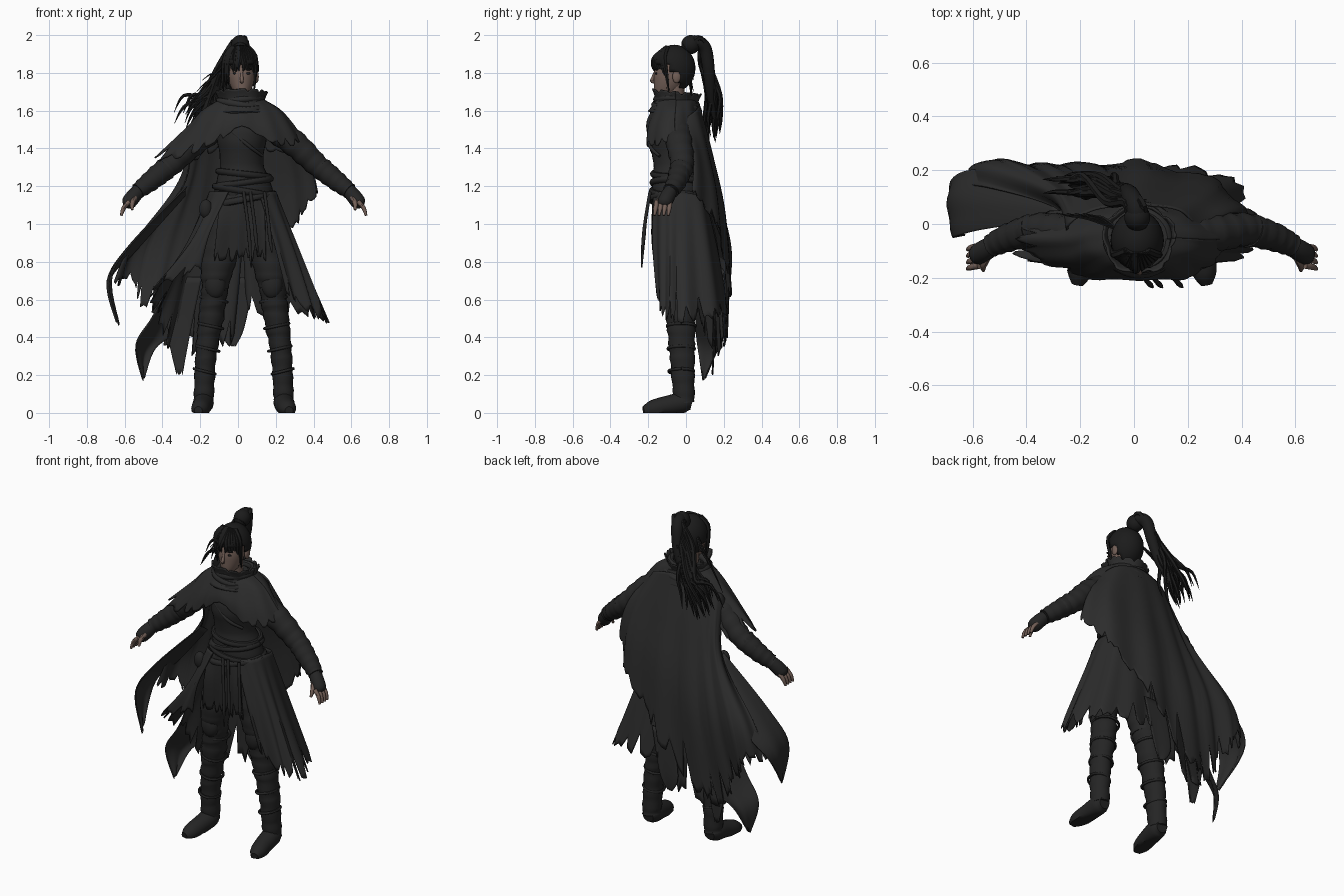
import bpy, math, random
from mathutils import Vector

random.seed(7)
if "Cube" in bpy.data.objects:
    bpy.data.objects.remove(bpy.data.objects["Cube"])


def material(name, r, g, b):
    m = bpy.data.materials.new(name)
    m.use_nodes = True
    m.diffuse_color = (r, g, b, 1)
    m.node_tree.nodes["Principled BSDF"].inputs["Base Color"].default_value = (r, g, b, 1)
    return m


CLOAK = material("charcoal cloak", .025, .025, .025)
TUNIC = material("dark tunic cloth", .021, .021, .021)
LEATHER = material("black leather", .018, .018, .018)
HAIR = material("black hair", .011, .011, .011)
SKIN = material("shaded skin", .17, .115, .095)
MID = .03          # the body's centre line
made = []


def build(name, verts, faces, mat, thickness=0):
    me = bpy.data.meshes.new(name)
    me.from_pydata([tuple(v) for v in verts], [], faces)
    me.materials.append(mat)
    ob = bpy.data.objects.new(name, me)
    bpy.context.collection.objects.link(ob)
    if thickness:
        mod = ob.modifiers.new("thickness", "SOLIDIFY")
        mod.thickness, mod.offset = thickness, 0
    made.append(ob)
    return ob


def spline(points, steps):
    """Smooth curve through points of any dimension."""
    P = [Vector(p) for p in points]
    out, last = [], len(P) - 1
    for i in range(steps + 1):
        t = i / steps * last
        k = min(int(t), last - 1)
        f = t - k
        a, b, c, d = P[max(k - 1, 0)], P[k], P[k + 1], P[min(k + 2, last)]
        out.append((b * 2 + (c - a) * f + (a * 2 - b * 5 + c * 4 - d) * f ** 2
                    + (b * 3 - a - c * 3 + d) * f ** 3) * .5)
    return out


def skin_rings(name, rings, mat):
    """Join equal rings of points into a capped body."""
    n = len(rings[0])
    faces = [(r * n + i, r * n + (i + 1) % n, r * n + n + (i + 1) % n, r * n + n + i)
             for r in range(len(rings) - 1) for i in range(n)]
    faces += [tuple(reversed(range(n))), tuple(range((len(rings) - 1) * n, len(rings) * n))]
    return build(name, [v for r in rings for v in r], faces, mat)


def loft(name, rings, mat, steps=24, sides=24, ridge=0):
    """Stack level ellipses given as x, y, z, half width, half depth."""
    out = []
    for j, (x, y, z, rx, ry) in enumerate(spline(rings, steps)):
        k = 1 + ridge * math.sin(j * 1.9)
        turn = [math.tau * i / sides for i in range(sides)]
        out.append([Vector((x + rx * k * math.cos(a), y + ry * k * math.sin(a),
                            z + ridge * .15 * math.sin(a + j))) for a in turn])
    return skin_rings(name, out, mat)


def tube(name, points, mat, steps=16, sides=10, ridge=0, floor=False):
    """Round sweep along points given as x, y, z, radius."""
    path = spline(points, steps)
    pos = [Vector(p[:3]) for p in path]
    normal, rings = Vector((.31, .87, .38)), []
    for j, p in enumerate(pos):
        t = (pos[min(j + 1, steps)] - pos[max(j - 1, 0)]).normalized()
        normal = (normal - t * normal.dot(t)).normalized()
        side, r = t.cross(normal), max(path[j][3], .001) * (1 + ridge * math.sin(j * 1.9))
        ring = [p + (normal * math.cos(math.tau * i / sides)
                     + side * math.sin(math.tau * i / sides)) * r for i in range(sides)]
        if floor:
            ring = [Vector((v.x, v.y, max(v.z, 0))) for v in ring]
        rings.append(ring)
    return skin_rings(name, rings, mat)


def band(name, x, y, z, rx, ry, r, tilt, mat):
    """Rolled cloth wound around the body."""
    turn = [math.tau * i / 16 for i in range(17)]
    return tube(name, [(x + rx * math.cos(a), y + ry * math.sin(a), z + tilt * math.cos(a), r)
                       for a in turn], mat, 32, 8)


def sheet(name, columns, mat, nu=48, nv=18, tear=.15, fold=.01, waves=6):
    """Draped cloth over hanging columns, with folds and a torn hem."""
    cols = [spline(c, nv) for c in columns]
    rows = [spline([c[j] for c in cols], nu) for j in range(nv + 1)]
    verts = []
    for i in range(nu + 1):
        cut = tear * (random.uniform(.4, 1) if i % 4 == 2 else random.uniform(0, .4))
        for j in range(nv + 1):
            t = j * (1 - cut)
            k = min(int(t), nv - 1)
            p = rows[k][i].lerp(rows[k + 1][i], t - k)
            out = Vector((p.x - MID, p.y + .05, 0)).normalized()
            verts.append(p + out * fold * j / nv * math.sin(waves * math.tau * i / nu))
    n = nv + 1
    faces = [(i * n + j, i * n + j + 1, i * n + n + j + 1, i * n + n + j)
             for i in range(nu) for j in range(nv)]
    return build(name, verts, faces, mat, .007)


def ball(name, centre, size, mat, keep=None):
    """Ellipsoid, optionally trimmed by a rule on its face centres."""
    bpy.ops.mesh.primitive_uv_sphere_add(segments=28, ring_count=18)
    src = bpy.context.object
    verts = [Vector(centre) + Vector([a * b for a, b in zip(v.co, size)]) for v in src.data.vertices]
    faces = [tuple(p.vertices) for p in src.data.polygons]
    bpy.data.objects.remove(src)
    if keep:
        faces = [f for f in faces if keep(sum((verts[i] for i in f), Vector()) / len(f))]
    return build(name, verts, faces, mat, .008 if keep else 0)


# Torso and layered sash
loft("torso", [(.03, -.04, 1.06, .165, .115), (.03, -.05, 1.2, .15, .13), (.02, -.06, 1.32, .115, .112),
               (.02, -.07, 1.45, .132, .128), (.02, -.06, 1.54, .155, .115), (.02, -.05, 1.61, .13, .09),
               (.02, -.05, 1.66, .07, .07)], TUNIC, 30, 32, .012)
for i in range(4):
    band("sash_wrap", MID, -.05, 1.13 + i * .045, .16 - i * .009, .132 - i * .003, .018,
         (.03, -.025, .02, -.015)[i], LEATHER if i % 2 else TUNIC)
tube("chest_wrap_edge", [(.13, -.14, 1.36, .008), (.05, -.192, 1.42, .01), (-.08, -.165, 1.53, .008)], TUNIC)
ball("hip_pouch", (-.17, -.13, 1.08), (.035, .03, .05), LEATHER)

# Limbs, mirrored about the centre line
for s, side in ((1, "left"), (-1, "right")):
    def at(x, *rest):
        return (MID + s * x,) + rest
    loft(side + "_trouser_leg", [at(.08, -.04, 1.12, .1, .11), at(.11, -.05, .92, .1, .11),
                                 at(.14, -.06, .76, .088, .09), at(.15, -.05, .66, .068, .075)],
         TUNIC, 18, 20, .03)
    loft(side + "_wrapped_shin", [at(.148, -.05, .7, .07, .078), at(.17, -.03, .52, .068, .078),
                                  at(.2, -.02, .3, .056, .066), at(.212, -.01, .06, .053, .055)],
         LEATHER, 30, 20, .05)
    ball(side + "_knee_pad", at(.15, -.1, .68), (.055, .04, .075), LEATHER)
    for z in (.22, .34, .46, .6):
        band(side + "_shin_strap", MID + s * (.235 - z * .13), -.025, z, .048 + z * .036, .058 + z * .036,
             .008, .014 * s, LEATHER)
    tube(side + "_boot", [at(.21, .03, .05, .035), at(.212, -.01, .055, .054), at(.22, -.1, .038, .052),
                          at(.232, -.18, .02, .046), at(.24, -.225, .012, .022)], LEATHER, 18, 16, 0, True)
    tube(side + "_sleeve", [at(.13, -.045, 1.525, .07), at(.27, -.035, 1.425, .07), at(.39, -.02, 1.31, .06),
                            at(.485, -.045, 1.235, .05), at(.565, -.08, 1.17, .036)], TUNIC, 30, 16, .05)
    tube(side + "_bracer", [at(.41, -.025, 1.295, .06), at(.495, -.05, 1.225, .053),
                            at(.56, -.08, 1.175, .042)], LEATHER, 14, 14, .05)
    tube(side + "_glove", [at(.55, -.075, 1.185, .034), at(.58, -.095, 1.15, .04),
                           at(.612, -.115, 1.11, .038), at(.625, -.12, 1.095, .02)], LEATHER, 10, 12)
    for i in range(4):
        y = -.155 + i * .024
        tube(side + "_finger", [at(.605, y, 1.12, .012), at(.635, y - .005, 1.085, .012),
                                at(.648, y - .012, 1.045, .007)], SKIN, 6, 8)
    tube(side + "_thumb", [at(.575, -.125, 1.14, .014), at(.59, -.155, 1.11, .013),
                           at(.59, -.172, 1.075, .007)], SKIN, 6, 8)
    ball(side + "_ear", at(.098 if s < 0 else .068, -.05, 1.78), (.012, .022, .034), SKIN)

# Skirt panels, open at the front
sheet("left_skirt", [
    [(.11, -.17, 1.17), (.19, -.175, .9), (.26, -.15, .62)], [(.18, -.12, 1.17), (.3, -.12, .85), (.41, -.12, .5)],
    [(.2, -.03, 1.17), (.32, -.03, .85), (.48, -.03, .47)], [(.17, .08, 1.15), (.25, .13, .85), (.35, .18, .5)],
    [(.02, .1, 1.15), (.03, .17, .85), (.05, .22, .5)]], CLOAK, tear=.28, fold=.012)
sheet("right_skirt", [
    [(-.05, -.17, 1.17), (-.15, -.18, .95), (-.2, -.16, .75)], [(-.12, -.12, 1.17), (-.25, -.13, .9), (-.46, -.11, .64)],
    [(-.15, 0, 1.17), (-.28, .02, .85), (-.44, .05, .5)], [(-.12, .08, 1.15), (-.22, .14, .85), (-.32, .16, .3)],
    [(.03, .1, 1.15), (.02, .17, .85), (-.03, .2, .34)]], CLOAK, tear=.28, fold=.012)
sheet("front_flap", [[(x, -.175 + abs(x - .03) * .3, 1.16), (x * 1.1 - .01, -.175, 1), (x * 1.2 - .02, -.16, .8)]
                     for x in (-.09, -.03, .03, .09, .14)], TUNIC, 24, 12, .3, .006, 3)
for x, low in ((.05, .77), (.085, .85), (.16, .85)):
    tube("hanging_strap", [(x - .02, -.19, 1.17, .009), (x, -.215, 1.02, .009),
                           (x + .01, -.225, .92, .01), (x + .02, -.235, low, .004)], LEATHER)

# Windblown cloak and its long tails
sheet("cloak", [
    [(.24, -.03, 1.54), (.33, .03, 1.42), (.39, .04, 1.3), (.42, .03, 1.17)],
    [(.17, .05, 1.6), (.25, .1, 1.4), (.29, .14, 1.2), (.3, .16, .98)],
    [(.02, .07, 1.63), (.03, .14, 1.35), (.03, .2, 1.05), (0, .23, .62)],
    [(-.12, .06, 1.6), (-.15, .14, 1.3), (-.23, .22, .85), (-.32, .2, .32)],
    [(-.2, .03, 1.57), (-.25, .13, 1.25), (-.38, .22, .87), (-.47, .18, .46)],
    [(-.24, 0, 1.55), (-.3, .12, 1.25), (-.51, .23, .9), (-.56, .23, .66)],
    [(-.25, -.03, 1.5), (-.29, .06, 1.2), (-.56, .14, .9), (-.67, .14, .66)]],
    CLOAK, 72, 28, .2, .012, 7)
sheet("outer_tail", [
    [(-.27, .02, 1.2), (-.56, -.02, .9), (-.67, -.05, .71), (-.625, -.04, .46)],
    [(-.28, .06, 1.18), (-.57, .08, .89), (-.69, .06, .7), (-.635, -.03, .47)],
    [(-.28, .1, 1.15), (-.54, .2, .86), (-.68, .16, .7), (-.65, .0, .5)]], CLOAK, 20, 18, .06, .004, 2)
sheet("lower_tail", [
    [(-.28, .06, .87), (-.44, .05, .53), (-.54, .06, .36), (-.5, .09, .17)],
    [(-.27, .16, .8), (-.41, .16, .47), (-.5, .14, .32), (-.5, .1, .18)],
    [(-.2, .2, .75), (-.32, .2, .45), (-.44, .17, .34), (-.5, .1, .18)]], CLOAK, 16, 18, .05, .004, 2)
for x, y, low in ((-.31, .14, .2), (-.03, .2, .35)):
    sheet("torn_strip", [[(x + w + .05, y, .72), (x + w * .9, y + .01, .45), (x + w * .2, y, low)]
                         for w in (-.07, 0, .07)], CLOAK, 8, 10, .1, .003, 1)

# Shoulder mantle and tall collar, swept around the neck
mantle, collar = [], []
for i in range(25):
    a = math.tau * i / 24
    c, s = math.cos(a), math.sin(a)
    wide = max(0, -c) ** 3                  # longer over the right arm
    drop = .07 * abs(math.sin(a * 2)) + max(0, s) * .06
    mantle.append([(.02 + .1 * c, -.05 + .1 * s, 1.665),
                   (.02 + .2 * c, -.055 + .115 * s, 1.615 - .01 * abs(c)),
                   (.02 + (.265 + .02 * wide) * c, -.06 + (.137 + .03 * abs(c)) * s,
                    1.555 - .02 * abs(c) - .02 * wide - drop * .5),
                   (.02 + (.315 + .15 * wide) * c, -.055 + (.147 + .045 * abs(c)) * s,
                    1.515 - .05 * abs(c) - .12 * wide - drop)])
    collar.append([(.02 + r * c, -.055 + (r - .005) * s, z - .015 * s)
                   for r, z in ((.15, 1.58), (.115, 1.63), (.12, 1.67), (.135, 1.705))])
sheet("shoulder_mantle", mantle, CLOAK, 96, 18, .2, .006, 11)
sheet("collar", collar, CLOAK, 48, 10, .22, .007, 5)
for i in range(3):
    band("scarf_roll", .02, -.055, 1.6 + i * .03, .13 - i * .013, .12 - i * .01, .02,
         (.015, -.02, .01)[i], CLOAK)

# Head with face
loft("neck", [(.02, -.05, 1.58, .05, .05), (.015, -.06, 1.66, .05, .05), (.015, -.06, 1.74, .05, .055)], SKIN, 6, 16)
loft("face", [(.02, -.12, 1.675, .022, .035), (.02, -.105, 1.7, .045, .062), (.018, -.09, 1.75, .066, .08),
              (.015, -.085, 1.8, .074, .085), (.013, -.075, 1.86, .07, .08)], SKIN, 16, 24)
tube("nose", [(.02, -.165, 1.805, .006), (.02, -.175, 1.775, .009), (.02, -.18, 1.757, .011),
              (.02, -.165, 1.748, .005)], SKIN, 8, 8)
for x in (-.012, .052):
    ball("eye", (x, -.158, 1.797), (.014, .006, .006), HAIR)
    ball("eyebrow", (x, -.155, 1.818), (.02, .008, .005), HAIR)
ball("mouth", (.02, -.161, 1.724), (.018, .004, .004), LEATHER)

# Hair cap, fringe and side locks
ball("hair_cap", (.012, -.062, 1.825), (.095, .108, .12), HAIR,
     lambda p: p.z > 1.845 or (p.y > -.085 and p.z > 1.8) or p.y > -.035)
for i in range(13):
    x = -.07 + i * .0135
    edge = abs(i - 6) / 6
    tube("fringe_lock", [(.012 + (x - .012) * .5, -.1, 1.935, .014),
                         (x, -.165 + edge * .05, 1.88, .014),
                         (x + random.uniform(-.01, .01), -.175 + edge * .075, 1.84 - edge * .07, .01),
                         (x - .006, -.17 + edge * .08, 1.81 - edge * .11, .002)], HAIR, 10, 6)

# High ponytail blown to one side
ball("hair_knot", (.012, .025, 1.95), (.048, .05, .05), HAIR)
tube("ponytail", [(.012, .0, 1.93, .04), (.01, .05, 1.962, .038), (-.01, .1, 1.93, .035),
                  (-.03, .12, 1.82, .032), (-.07, .13, 1.7, .026), (-.13, .15, 1.56, .01)], HAIR, 26, 14)
for i in range(30):
    x, y = random.uniform(-.34, -.09), random.uniform(.11, .18)
    z = 1.4 + abs(x + .14) * .5 + random.uniform(0, .12)
    j = random.uniform(-.03, .03)
    tube("ponytail_strand", [(.012 + j, .03, 1.95, .014), (j, .08, 1.97 + j * .4, .016),
                             (-.03 + x * .15 + j, .11 + j, 1.84, .015),
                             (x * .55 + j, y, 1.69, .013), (x * .85, y + j * .5, z + .09, .009),
                             (x, y, z, .001)], HAIR, 20, 6)
for i in range(4):
    tube("loose_strand", [(-.06, -.02, 1.86, .006), (-.11 - i * .02, .02, 1.8 - i * .02, .006),
                          (-.15 - i * .03, .03, 1.79 - i * .05, .004),
                          (-.19 - i * .03, .04, 1.76 - i * .06, .001)], HAIR, 14, 5)

# Smooth shading with sharp cloth edges kept
bpy.ops.object.select_all(action="DESELECT")
for ob in made:
    ob.select_set(True)
bpy.context.view_layer.objects.active = made[0]
bpy.ops.object.shade_smooth_by_angle(angle=math.radians(45))
